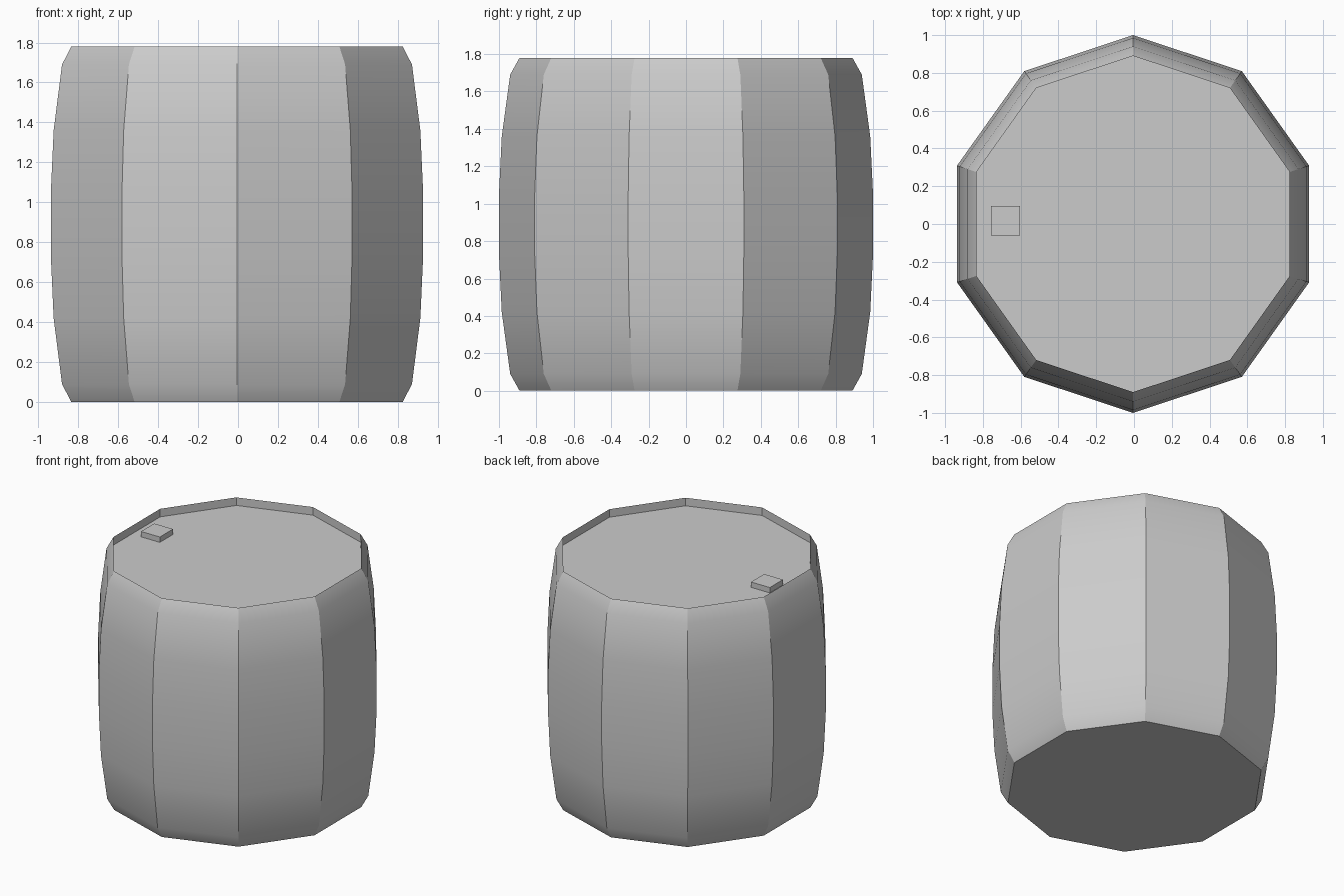
import bpy, bmesh, math

cube = bpy.data.objects.get("Cube")
if cube:
    bpy.data.objects.remove(cube, do_unlink=True)

SIDES = 10
HEIGHT = 1.78
LID_Z = 1.72
MOUTH = 0.89
CENTRE_X = -0.005
SQUASH_X = 0.98

grey = bpy.data.materials.new("light_grey")
grey.use_nodes = True
colour = (0.6, 0.6, 0.6, 1)
grey.diffuse_color = colour
grey.node_tree.nodes["Principled BSDF"].inputs["Base Color"].default_value = colour


def ring(bm, radius, z):
    """Ten-sided loop with a corner pointing to the front and back."""
    steps = [math.tau * i / SIDES + math.pi / 2 for i in range(SIDES)]
    return [bm.verts.new((CENTRE_X + SQUASH_X * radius * math.cos(a),
                          radius * math.sin(a), z)) for a in steps]


def finish(bm, name):
    mesh = bpy.data.meshes.new(name)
    bm.to_mesh(mesh)
    bm.free()
    mesh.materials.append(grey)
    obj = bpy.data.objects.new(name, mesh)
    bpy.context.collection.objects.link(obj)
    return obj


# Barrel body: bulging sides, thin rim, recessed lid and flat base
half = [(MOUTH, 0), (0.94, 0.09), (0.985, 0.42), (1.0, 0.73)]
profile = half + [(r, HEIGHT - z) for r, z in reversed(half)] + [(MOUTH, LID_Z)]
bm = bmesh.new()
rings = [ring(bm, r, z) for r, z in profile]
for low, high in zip(rings, rings[1:]):
    for i in range(SIDES):
        j = (i + 1) % SIDES
        bm.faces.new((low[i], low[j], high[j], high[i]))
bm.faces.new(reversed(rings[0]))
bm.faces.new(rings[-1])
barrel = finish(bm, "barrel_body")

# Smooth along the bulge, crisp between the panels
bpy.ops.object.select_all(action='DESELECT')
barrel.select_set(True)
bpy.context.view_layer.objects.active = barrel
bpy.ops.object.shade_smooth_by_angle(angle=math.radians(30))

# Small square bung on the lid
bm = bmesh.new()
bmesh.ops.create_cube(bm, size=1)
bmesh.ops.scale(bm, vec=(0.155, 0.155, 0.04), verts=bm.verts)
bmesh.ops.translate(bm, vec=(-0.68, 0.017, LID_Z + 0.02), verts=bm.verts)
finish(bm, "lid_bung")
